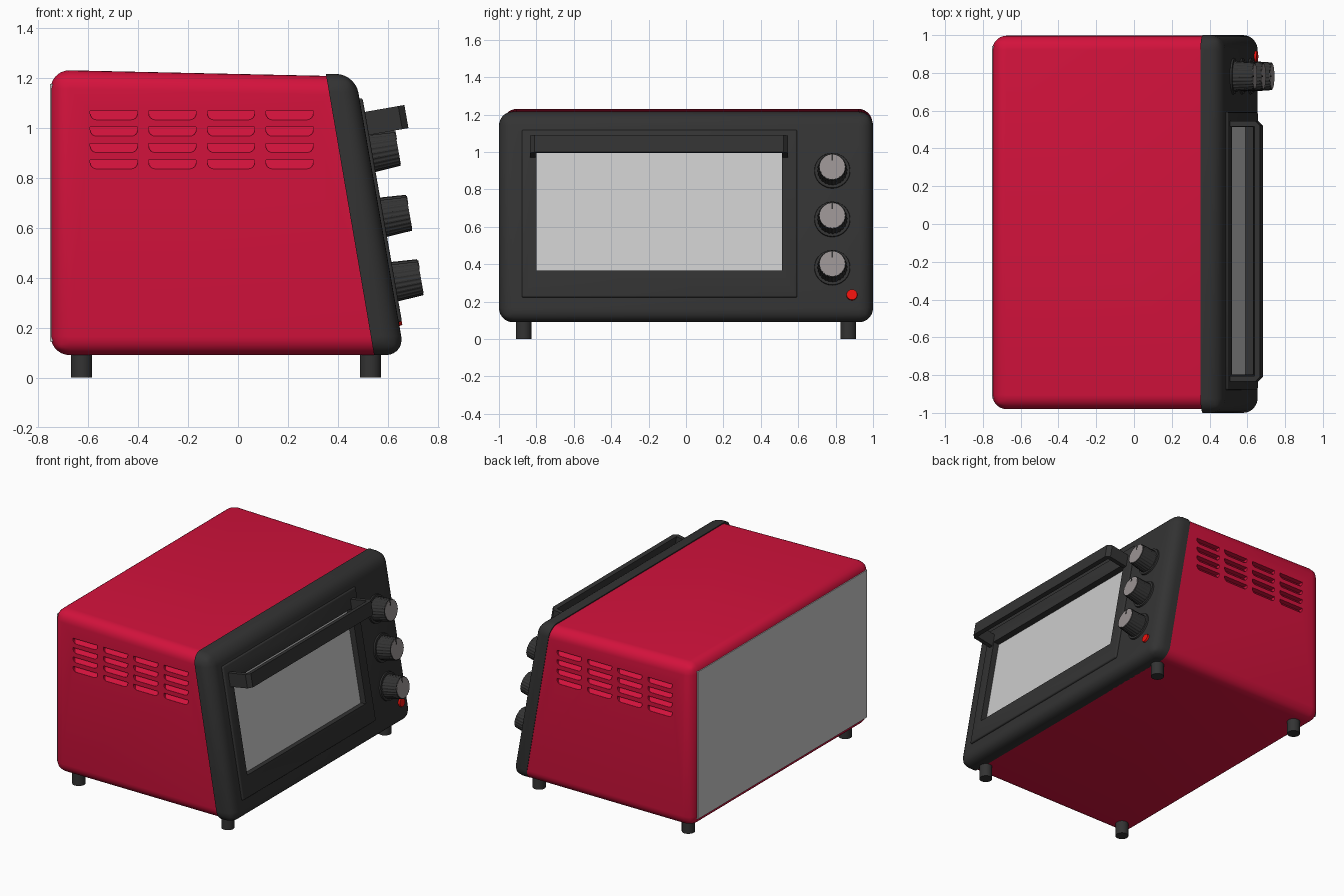
import bpy, bmesh
from math import radians, cos, sin, pi
from mathutils import Matrix, Vector

if "Cube" in bpy.data.objects:
    bpy.data.objects.remove(bpy.data.objects["Cube"])

TILT = radians(10)
# Local frame of the sloping front: x = outward, y = across, z = up the slope
FACE = Matrix.Translation((0.683, 0, 0)) @ Matrix.Rotation(-TILT, 4, 'Y')
WORLD = Matrix.Identity(4)


def material(name, rgb):
    m = bpy.data.materials.new(name)
    m.diffuse_color = (*rgb, 1)
    m.use_nodes = True
    m.node_tree.nodes["Principled BSDF"].inputs["Base Color"].default_value = m.diffuse_color
    return m


RED = material("red_enamel", (0.65, 0.006, 0.045))
BLACK = material("black_plastic", (0.033, 0.033, 0.033))
LAMP = material("lamp_red", (0.85, 0.006, 0.004))
SILVER = material("silver", (0.32, 0.29, 0.29))


def add_prism(bm, pts, a, b, place):
    lo = [bm.verts.new(place(p, a)) for p in pts]
    hi = [bm.verts.new(place(p, b)) for p in pts]
    bm.faces.new(lo)
    bm.faces.new(hi)
    n = len(pts)
    for i in range(n):
        j = (i + 1) % n
        bm.faces.new((lo[i], lo[j], hi[j], hi[i]))
    return lo, hi


def finish(bm, name, mat, matrix=WORLD):
    bmesh.ops.recalc_face_normals(bm, faces=bm.faces[:])
    me = bpy.data.meshes.new(name)
    bm.to_mesh(me)
    bm.free()
    ob = bpy.data.objects.new(name, me)
    bpy.context.collection.objects.link(ob)
    ob.matrix_world = matrix
    if mat:
        me.materials.append(mat)
    return ob


def activate(ob):
    bpy.ops.object.select_all(action='DESELECT')
    ob.select_set(True)
    bpy.context.view_layer.objects.active = ob


def smooth(ob):
    activate(ob)
    bpy.ops.object.shade_smooth_by_angle(angle=radians(30))


def cut(ob, cutter):
    bpy.context.view_layer.update()
    mod = ob.modifiers.new("cut", 'BOOLEAN')
    mod.operation, mod.solver, mod.object = 'DIFFERENCE', 'EXACT', cutter
    activate(ob)
    bpy.ops.object.modifier_apply(modifier=mod.name)


def box(name, lo, hi, mat, matrix=WORLD, bevel=0):
    bm = bmesh.new()
    pts = [(lo[0], lo[1]), (hi[0], lo[1]), (hi[0], hi[1]), (lo[0], hi[1])]
    add_prism(bm, pts, lo[2], hi[2], lambda p, h: (p[0], p[1], h))
    if bevel:
        bmesh.ops.bevel(bm, geom=bm.edges[:], offset=bevel, segments=3,
                        profile=0.5, affect='EDGES')
    return finish(bm, name, mat, matrix)


def shell(name, pts, y0, y1, seam, r, mat):
    """Side profile extruded across y, rounded everywhere but on the seam."""
    bm = bmesh.new()
    lo, hi = add_prism(bm, pts, y0, y1, lambda p, h: (p[0], h, p[1]))
    flat = {v for i in seam for v in (lo[i], hi[i])}
    edges = [e for e in bm.edges if not (e.verts[0] in flat and e.verts[1] in flat)]
    bmesh.ops.bevel(bm, geom=edges, offset=r, segments=7, profile=0.5, affect='EDGES')
    return finish(bm, name, mat)


def disc(name, r0, r1, a, b, mat, matrix, n=48, ridge=0):
    """Round part along local x, tapering r0 to r1, with optional grip ridges."""
    bm = bmesh.new()
    pts = [(cos(2 * pi * i / n), sin(2 * pi * i / n), ridge * (i % 4 > 1)) for i in range(n)]

    def place(p, h):
        r = (r0 if h == a else r1) - p[2]
        return (h, p[0] * r, p[1] * r)
    add_prism(bm, pts, a, b, place)
    ob = finish(bm, name, mat, matrix)
    smooth(ob)
    return ob


# Main housing and front panel
body = shell("housing", [(-0.75, 0.09), (0.55, 0.09), (0.358, 1.208), (-0.75, 1.232)],
             -0.98, 0.997, (1, 2), 0.075, RED)
panel = shell("front_panel", [(0.545, 0.09), (0.667, 0.09), (0.469, 1.216), (0.352, 1.216)],
              -1.0, 1.0, (0, 3), 0.075, BLACK)

# Louvre slots: deep at the top, running out to nothing at the rounded bottom
bm = bmesh.new()
W, H, R = 0.19, 0.036, 0.026
slot = [(0, H), (W, H)]
slot += [(W - R + R * cos(t), R - R * sin(t)) for t in (0, pi / 8, pi / 4, 3 * pi / 8, pi / 2)]
slot += [(R - R * sin(t), R - R * cos(t)) for t in (0, pi / 8, pi / 4, 3 * pi / 8, pi / 2)]
for side, y in ((-1, -0.98), (1, 0.997)):
    for col in range(4):
        for row in range(4):
            x0, z0 = -0.592 + 0.2345 * col, 1.032 - 0.0655 * row
            add_prism(bm, slot, 0, 1, lambda p, h: (
                x0 + p[0], y + side * (0.02 if h else -0.001 - 0.035 * p[1] / H), z0 + p[1]))
vents = finish(bm, "vent_cutter", None)
cut(body, vents)
smooth(body)

# Door frame with window opening
door = box("door_frame", (-0.04, -0.878, 0.225), (0.013, 0.594, 1.135), BLACK, FACE, 0.009)
window = box("window_cutter", (-0.035, -0.798, 0.37), (0.1, 0.514, 1.015), None, FACE)
cut(panel, window)
cut(door, window)
smooth(panel)
smooth(door)
for c in (vents, window):
    bpy.data.objects.remove(c)
box("window_glass", (-0.04, -0.80, 0.368), (-0.028, 0.516, 1.017), None, FACE)

# U-shaped door handle
bm = bmesh.new()
ya, yb, t, c, out = -0.835, 0.546, 0.03, 0.025, 0.173
add_prism(bm, [(0, ya), (out - c, ya), (out, ya + c), (out, yb - c), (out - c, yb), (0, yb),
               (0, yb - t), (out - t, yb - t), (out - t, ya + t), (0, ya + t)],
          0.984, 1.078, lambda p, h: (p[0], p[1], h))
finish(bm, "door_handle", BLACK, FACE)

# Control knobs: base ring, ridged grip, cap and pointer
for i, z in enumerate((0.90, 0.64, 0.382), 1):
    m = FACE @ Matrix.Translation((0, 0.782, z / cos(TILT)))
    disc(f"knob_ring_{i}", 0.098, 0.094, -0.01, 0.01, BLACK, m)
    disc(f"knob_grip_{i}", 0.081, 0.073, 0.0, 0.116, BLACK, m, 96, 0.003)
    disc(f"knob_cap_{i}", 0.067, 0.067, 0.10, 0.118, SILVER, m)
    box(f"knob_pointer_{i}", (0.11, -0.004, 0.034), (0.12, 0.004, 0.067), BLACK, m)

# Indicator lamp
disc("indicator_lamp", 0.031, 0.028, -0.01, 0.012, LAMP,
     FACE @ Matrix.Translation((0, 0.887, 0.236 / cos(TILT))), 32)

# Back plate
box("back_plate", (-0.753, -0.925, 0.145), (-0.72, 0.942, 1.176), None)

# Feet
UP = Matrix.Rotation(-pi / 2, 4, 'Y')
for xn, x in (("back", -0.626), ("front", 0.53)):
    for yn, y in (("left", -0.868), ("right", 0.868)):
        disc(f"{xn}_{yn}_foot", 0.042, 0.042, 0.0, 0.13, BLACK,
             Matrix.Translation((x, y, 0)) @ UP, 32)
